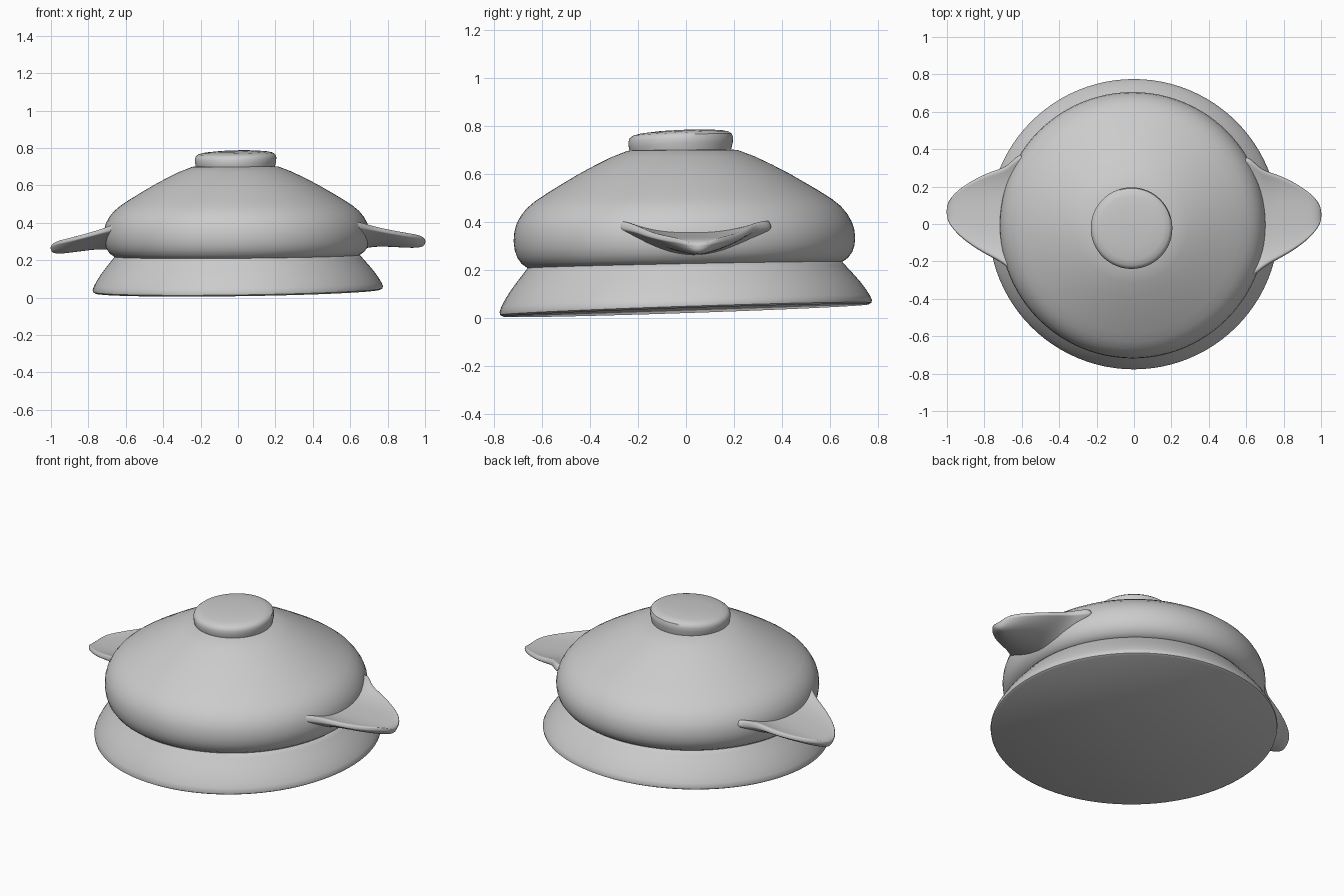
import bpy, bmesh, math

if "Cube" in bpy.data.objects:
    bpy.data.objects.remove(bpy.data.objects["Cube"], do_unlink=True)

clay = bpy.data.materials.new("grey clay")
clay.use_nodes = True
GREY = (0.6, 0.6, 0.6, 1.0)
clay.diffuse_color = GREY
clay.node_tree.nodes["Principled BSDF"].inputs["Base Color"].default_value = GREY


def loft(name, rings, subdivide=0, angle=35):
    """Skin a list of closed rings and cap both ends."""
    bm = bmesh.new()
    loops = [[bm.verts.new(p) for p in ring] for ring in rings]
    n = len(loops[0])
    for a, b in zip(loops, loops[1:]):
        for i in range(n):
            j = (i + 1) % n
            bm.faces.new((a[i], a[j], b[j], b[i]))
    bm.faces.new(loops[0])
    bm.faces.new(loops[-1])
    bmesh.ops.recalc_face_normals(bm, faces=bm.faces)
    mesh = bpy.data.meshes.new(name)
    bm.to_mesh(mesh)
    bm.free()
    mesh.materials.append(clay)
    obj = bpy.data.objects.new(name, mesh)
    bpy.context.collection.objects.link(obj)
    bpy.ops.object.select_all(action='DESELECT')
    obj.select_set(True)
    bpy.context.view_layer.objects.active = obj
    bpy.ops.object.shade_smooth_by_angle(angle=math.radians(angle))
    if subdivide:
        mod = obj.modifiers.new("soften", 'SUBSURF')
        mod.levels = mod.render_levels = subdivide
    return obj


def turned(profile, place, n=96):
    """Rings of a lathe profile, each point passed through place()."""
    angles = [2 * math.pi * i / n for i in range(n)]
    return [[place(r * math.cos(a), r * math.sin(a), z) for a in angles]
            for r, z in profile]


# Flared foot and domed belly, leaning slightly as if hand made
def lean(x, y, z):
    k = max(0.2, 1 - 2 * z)
    return (x - 0.02 * z, y - 0.02 * z, z + k * (0.036 * y + 0.015 * x))


foot_profile = [(0.762, 0.033), (0.774, 0.040), (0.776, 0.052), (0.768, 0.072),
                (0.752, 0.100), (0.728, 0.135), (0.700, 0.170), (0.672, 0.203),
                (0.655, 0.224), (0.60, 0.24)]
loft("flared_foot", turned(foot_profile, lean))

dome_profile = [(0.60, 0.215), (0.655, 0.222), (0.680, 0.240), (0.698, 0.265),
                (0.708, 0.295), (0.712, 0.330), (0.708, 0.368), (0.698, 0.400),
                (0.680, 0.432), (0.655, 0.463), (0.620, 0.492), (0.570, 0.525),
                (0.510, 0.561), (0.440, 0.602), (0.370, 0.639), (0.300, 0.673),
                (0.230, 0.700), (0.12, 0.71)]
loft("domed_belly", turned(dome_profile, lean))


# Low round knob on top
def knob_place(x, y, z):
    return (x - 0.013, y - 0.022, z + (z > 0.7) * (0.045 * y + 0.025 * x))


knob_profile = [(0.205, 0.68), (0.212, 0.702), (0.217, 0.725), (0.218, 0.745),
                (0.213, 0.760), (0.200, 0.770), (0.170, 0.777), (0.10, 0.783),
                (0.03, 0.785)]
loft("knob", turned(knob_profile, knob_place, 64))


# Ear handles: dished on top, rounded below, flaring into the belly
# distance out, centre y, half width, floor z, rim z, underside z
stations = [(0.56, 0.030, 0.360, 0.370, 0.420, 0.250),
            (0.63, 0.030, 0.320, 0.365, 0.420, 0.250),
            (0.68, 0.025, 0.270, 0.360, 0.405, 0.262),
            (0.74, 0.035, 0.240, 0.352, 0.385, 0.272),
            (0.82, 0.040, 0.205, 0.345, 0.365, 0.270),
            (0.92, 0.045, 0.140, 0.337, 0.345, 0.264),
            (0.975, 0.050, 0.085, 0.330, 0.335, 0.266),
            (1.003, 0.050, 0.035, 0.311, 0.313, 0.280)]


def handle(name, side, shift_y, drop):
    rings = []
    for x, c, w, floor, rim, under in stations:
        dz = -drop * (x - 0.56) / 0.44
        edge = rim - 0.25 * (rim - under)
        ring = []
        for i in range(24):
            a = 2 * math.pi * i / 24
            u, s = math.cos(a), math.sin(a)
            if abs(s) < 1e-6:
                z = edge
            elif s > 0:
                z = floor + (rim - floor) * abs(u) ** 3
            else:
                z = under + (edge - under) * u * u
            ring.append((side * x, c + shift_y + w * u, z + dz))
        rings.append(ring)
    loft(name, rings, subdivide=2, angle=180)


handle("left_handle", 1, 0.0, 0.0)
handle("right_handle", -1, 0.015, 0.035)
